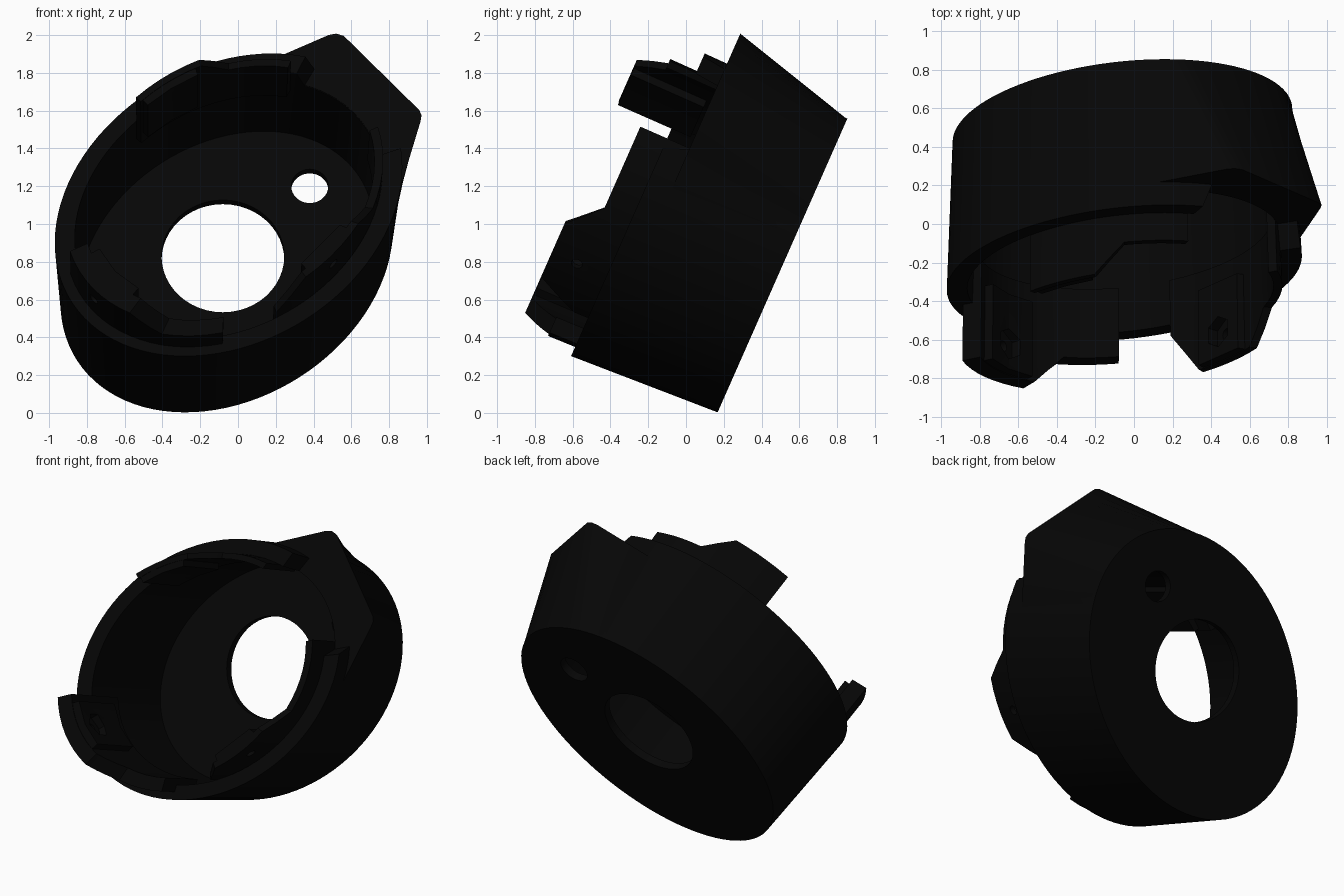
import bpy, bmesh, math
from mathutils import Matrix, Vector

if "Cube" in bpy.data.objects:
    bpy.data.objects.remove(bpy.data.objects["Cube"], do_unlink=True)

# Housing frame: back plate in local xy, opening along local z, whole thing leaned back
TILT = math.atan2(0.915, 0.404)
FRAME = Matrix.Rotation(TILT, 4, 'X')
FRAME.translation = FRAME.to_3x3() @ Vector((0, 0, -0.152))
RIM, LEDGE, FLOOR, INNER = 0.83, 0.7, 0.055, 0.885

black = bpy.data.materials.new("black plastic")
black.use_nodes = True
COLOUR = (0.0018, 0.0018, 0.0018, 1)
black.diffuse_color = COLOUR
black.node_tree.nodes["Principled BSDF"].inputs["Base Color"].default_value = COLOUR


def make(name, bm):
    bmesh.ops.recalc_face_normals(bm, faces=bm.faces)
    bm.transform(FRAME)
    mesh = bpy.data.meshes.new(name)
    bm.to_mesh(mesh)
    bm.free()
    mesh.materials.append(black)
    obj = bpy.data.objects.new(name, mesh)
    bpy.context.collection.objects.link(obj)
    return obj


def oval(deg, w, s=1.0):
    """Point on the skewed oval outline, which flares slightly toward the rim."""
    t = min(max(w / RIM, 0), 1)
    a = math.radians(deg)
    c, n = math.cos(a), math.sin(a)
    return Vector((-0.06 + 0.01 * t + s * (0.88 + 0.04 * t) * c,
                   0.92 - 0.015 * t + s * (0.85 + 0.026 * t) * (0.25 * c + 0.968 * n), w))


def bridge(bm, rings):
    """Rows of quads between equal-length closed point loops."""
    loops = [[bm.verts.new(p) for p in points] for points in rings]
    for a, b in zip(loops, loops[1:]):
        for i in range(len(a)):
            j = (i + 1) % len(a)
            bm.faces.new((a[i], a[j], b[j], b[i]))
    return loops


def skin(name, rings):
    """Closed solid from point loops, capped at both ends."""
    bm = bmesh.new()
    loops = bridge(bm, rings)
    bm.faces.new(loops[0])
    bm.faces.new(loops[-1])
    return make(name, bm)


def fill(bm, loops):
    """Flat plate bounded by the first loop and pierced by the others."""
    edges = [bm.edges.get((l[i - 1], l[i])) for l in loops for i in range(len(l))]
    bmesh.ops.triangle_fill(bm, edges=edges, use_beauty=True, normal=(0, 0, 1))


def ring(w, s, count=96):
    return [oval(360 * i / count, w, s) for i in range(count)]


def rim(s, count=96):
    """Rim loop, lowered along the sector beside the corner block."""
    angles = [360 * i / count for i in range(count)]
    return [oval(a, LEDGE - 0.003 if 10 < a < 63 else RIM, s) for a in angles]


def circle(x, y, w, r, count=48):
    turn = [math.tau * i / count for i in range(count)]
    return [Vector((x + r * math.cos(a), y + r * math.sin(a), w)) for a in turn]


def wall(name, profile, outer, inner, base, step=5):
    """Curved wall following the oval; profile is (angle, top height) pairs."""
    samples = []
    for (a0, h0), (a1, h1) in zip(profile, profile[1:]):
        n = max(1, round(abs(a1 - a0) / step))
        samples += [(a0 + (a1 - a0) * i / n, h0 + (h1 - h0) * i / n) for i in range(n)]
    samples.append(profile[-1])
    return skin(name, [(oval(a, base, outer), oval(a, h, outer),
                        oval(a, h, inner), oval(a, base, inner)) for a, h in samples])


def cylinder(name, centre, axis, radius, depth, sides):
    bm = bmesh.new()
    bmesh.ops.create_cone(bm, cap_ends=True, segments=sides, radius1=radius, radius2=radius, depth=depth)
    bm.transform(Matrix.Translation(centre) @ Vector(axis).to_track_quat('Z', 'Y').to_matrix().to_4x4())
    return make(name, bm)


def cut(target, tool):
    mod = target.modifiers.new("cut", 'BOOLEAN')
    mod.operation, mod.object, mod.solver = 'DIFFERENCE', tool, 'EXACT'
    bpy.context.view_layer.objects.active = target
    bpy.ops.object.modifier_apply(modifier=mod.name)


def discard(tool):
    bpy.data.objects.remove(tool, do_unlink=True)


# Cup body with a large and a small opening through its thin back plate
bm = bmesh.new()
shell = bridge(bm, [ring(0, 1), rim(1), rim(INNER), ring(FLOOR, INNER)])
holes = [bridge(bm, [circle(x, y, 0, r), circle(x, y, FLOOR, r)])
         for x, y, r in ((-0.08, 0.95, 0.325), (0.38, 1.355, 0.098))]
fill(bm, [shell[0]] + [h[0] for h in holes])
fill(bm, [shell[-1]] + [h[1] for h in holes])
body = make("housing", bm)


def spread(a, b, n):
    """n evenly spaced values from a up to, but not including, b."""
    return [a + (b - a) * i / n for i in range(n)]


# Corner block flaring out of the upper left side
corner = [(0.48, 1.945), (0.52, 1.953), (0.56, 1.94), (0.96, 1.51), (0.972, 1.48), (0.965, 1.44)]
corner = [Vector((x, y, LEDGE)) for x, y in corner]
first, last = oval(80, LEDGE, 0.99), oval(-8, LEDGE, 0.99)
STEPS = 6
top = spread(first, corner[0], STEPS) + corner[:2] + spread(corner[2], corner[3], 2 * STEPS)
top += corner[3:5] + spread(corner[5], last, STEPS) + [last]
angles = spread(84, 76, STEPS) + [74, 71] + spread(68, 20, 2 * STEPS)
angles += [20, 16] + spread(12, -6, STEPS) + [-6]
block = skin("corner_block", [[oval(a, 0.006, 0.999) for a in angles], top])
cavity = skin("cavity_cutter", [ring(FLOOR - 0.02, INNER + 0.005), ring(0.9, INNER + 0.005)])
base_cutter = skin("base_cutter", [ring(-0.2, 0.95), ring(FLOOR, 0.95)])
for tool in (cavity, base_cutter):
    cut(block, tool)
    discard(tool)

# Inner lips rising past the rim, each with one taller screw tab
HIGH, MID = 1.145, 0.985
lips = {
    "left": ([(-72, 0.91), (-60, HIGH), (-33, HIGH), (-21, MID), (15, MID)], (-58, -36), 0.89),
    "right": ([(-92, MID), (-114, MID), (-127, HIGH), (-165, HIGH)], (-131, -160), 0.945),
    "top": ([(127, HIGH), (101, HIGH), (90, MID), (66, MID)], (126, 103), 0.885),
}
parts = [body, block]
for side, (profile, (start, end), outer) in lips.items():
    lip = wall(side + "_lip", profile, outer, 0.84, 0.6)
    pad = wall(side + "_screw_pad", [(start, HIGH - 0.004), (end, HIGH - 0.004)], 0.87, 0.79, 0.72, 15)
    mid = (start + end) / 2
    spot = oval(mid, 1.0, 0.79)
    out = (oval(mid, 1.0) - oval(mid, 1.0, 0)).normalized()
    screw = cylinder("screw_cutter", spot, out, 0.03, 0.6, 20)
    nut = cylinder("nut_cutter", spot, out, 0.085, 0.08, 6)
    for part in (lip, pad):
        cut(part, screw)
        cut(part, nut)
        parts.append(part)
    discard(screw)
    discard(nut)

# Smooth curved walls, crisp edges
for obj in bpy.context.view_layer.objects:
    obj.select_set(obj in parts)
bpy.context.view_layer.objects.active = body
bpy.ops.object.shade_smooth_by_angle(angle=math.radians(30))
